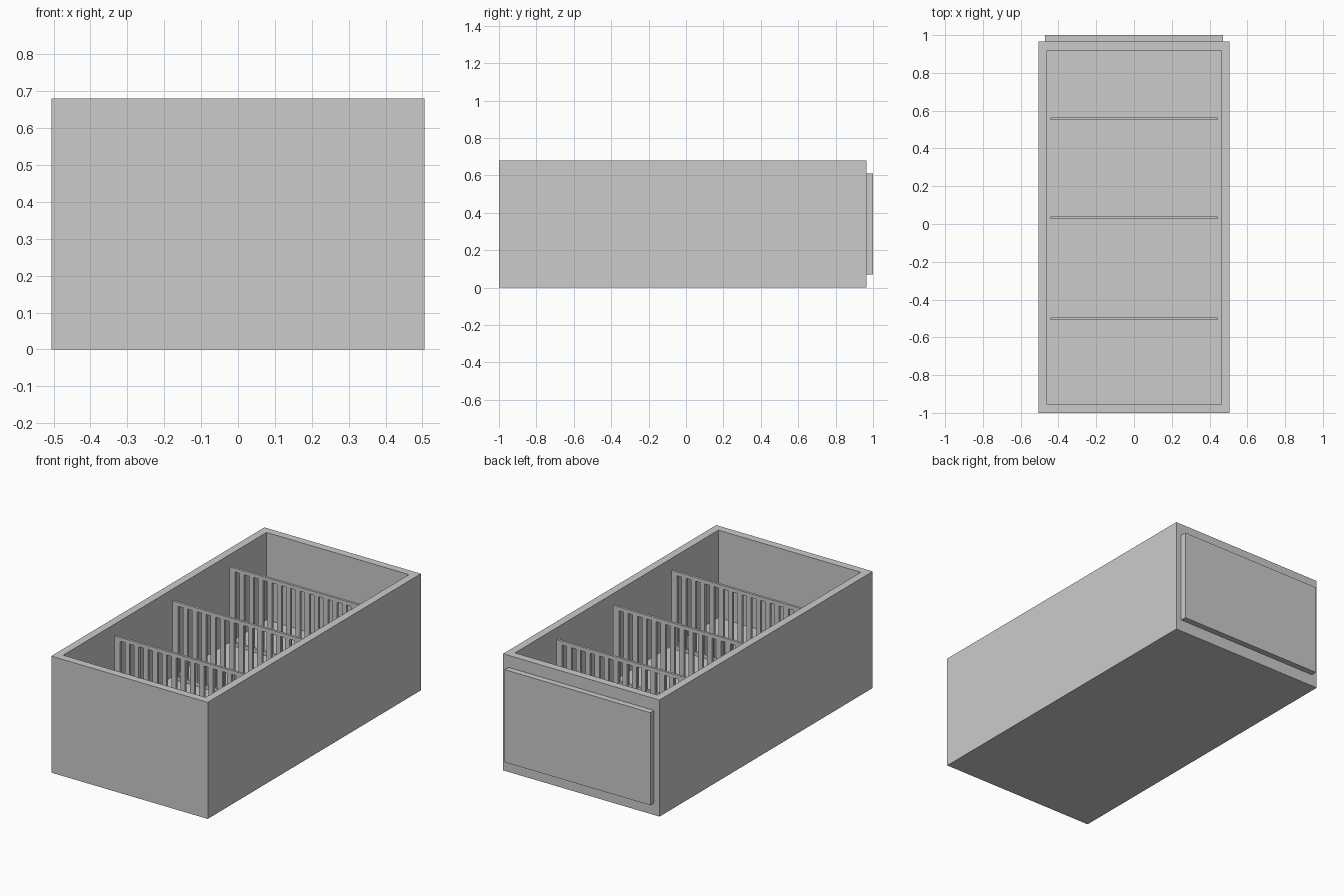
import bpy, bmesh
from mathutils import Matrix, Vector

if "Cube" in bpy.data.objects:
    bpy.data.objects.remove(bpy.data.objects["Cube"])


def add_box(bm, lo, hi):
    lo, hi = Vector(lo), Vector(hi)
    m = Matrix.Translation((lo + hi) / 2) @ Matrix.Diagonal((*(hi - lo), 1))
    bmesh.ops.create_cube(bm, size=1, matrix=m)


def finish(bm, name):
    mesh = bpy.data.meshes.new(name)
    bm.to_mesh(mesh)
    bm.free()
    obj = bpy.data.objects.new(name, mesh)
    bpy.context.collection.objects.link(obj)
    return obj


W, H, Y0, Y1 = 0.505, 0.68, -1.0, 0.965
WALL, FLOOR = 0.064, 0.17
IN = W - WALL

# Open box: inset the top face, then sink it to the floor level
bm = bmesh.new()
add_box(bm, (-W, Y0, 0), (W, Y1, H))
bm.normal_update()
top = max(bm.faces, key=lambda f: f.calc_center_median().z)
bmesh.ops.inset_region(bm, faces=[top], thickness=WALL)
sunk = bmesh.ops.extrude_discrete_faces(bm, faces=[top])["faces"][0]
for v in sunk.verts:
    v.co.z = FLOOR
bmesh.ops.recalc_face_normals(bm, faces=bm.faces)
finish(bm, "drawer_box")

# Raised panel on the back end
bm = bmesh.new()
add_box(bm, (-0.47, Y1, 0.07), (0.47, 1.0, 0.61))
finish(bm, "end_panel")

# Slatted dividers: two rails, two end posts and evenly spaced slats
TOP, RAIL, POST, SLOTS, T = 0.627, 0.022, 0.036, 14, 0.007
SLAT = (2 * IN - 2 * POST) / (2 * SLOTS - 1)
for i, y in enumerate((-0.501, 0.034, 0.557)):
    bm = bmesh.new()
    a, b = FLOOR + RAIL, TOP - RAIL
    add_box(bm, (-IN, y - T, FLOOR), (IN, y + T, a))
    add_box(bm, (-IN, y - T, b), (IN, y + T, TOP))
    add_box(bm, (-IN, y - T, a), (-IN + POST, y + T, b))
    add_box(bm, (IN - POST, y - T, a), (IN, y + T, b))
    for k in range(SLOTS - 1):
        x = -IN + POST + (2 * k + 1) * SLAT
        add_box(bm, (x, y - T, a), (x + SLAT, y + T, b))
    finish(bm, f"slatted_divider_{i + 1}")
